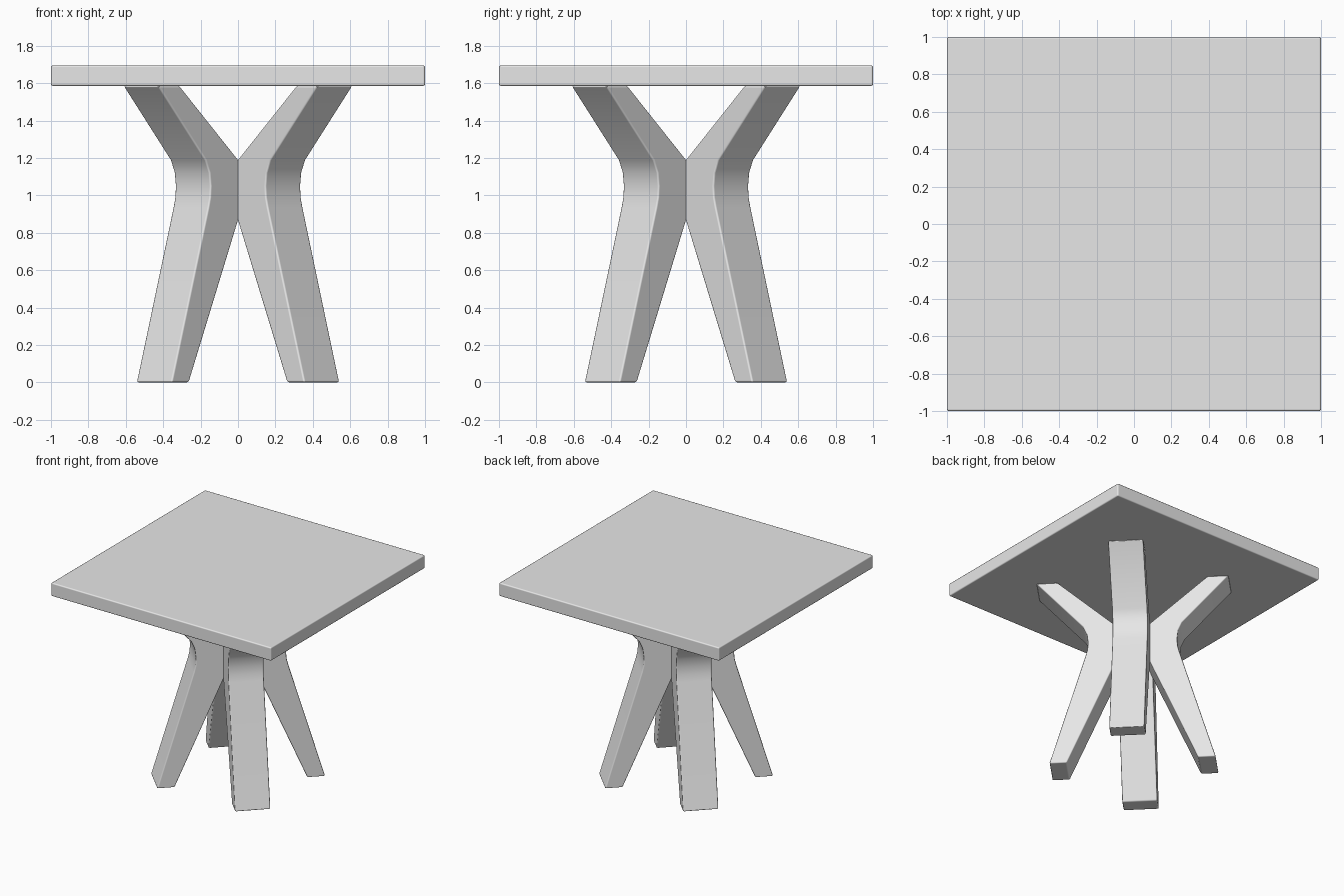
import bpy, bmesh, math
from mathutils import Vector

cube = bpy.data.objects.get("Cube")
if cube:
    bpy.data.objects.remove(cube, do_unlink=True)

grey = bpy.data.materials.new("light_grey")
grey.use_nodes = True
grey.diffuse_color = (0.8, 0.8, 0.8, 1)
grey.node_tree.nodes["Principled BSDF"].inputs["Base Color"].default_value = (0.8, 0.8, 0.8, 1)


def finish(name, bm, bevel):
    """Turn a bmesh into a smooth object with softened edges."""
    bmesh.ops.recalc_face_normals(bm, faces=bm.faces)
    for face in bm.faces:
        face.smooth = True
    mesh = bpy.data.meshes.new(name)
    bm.to_mesh(mesh)
    bm.free()
    mesh.materials.append(grey)
    obj = bpy.data.objects.new(name, mesh)
    bpy.context.collection.objects.link(obj)
    mod = obj.modifiers.new("soft_edges", 'BEVEL')
    mod.width = bevel
    mod.segments = 2
    mod.limit_method = 'ANGLE'
    mod.angle_limit = math.radians(40)
    mod.harden_normals = True
    return obj


# Square table top
TOP, UNDER = 1.695, 1.585
bm = bmesh.new()
bmesh.ops.create_cube(bm, size=1)
bmesh.ops.scale(bm, vec=(2, 2, TOP - UNDER), verts=bm.verts)
bmesh.ops.translate(bm, vec=(0, 0, (TOP + UNDER) / 2), verts=bm.verts)
finish("table_top", bm, 0.01)

# Bent leg: inner and outer edges as (distance from axis, height)
inner = [(0.502, 0), (0.134, 0.855), (0.03, 1.1), (0.134, 1.195), (0.572, UNDER)]
outer = [(0.636, 0), (0.358, 0.936), (0.345, 0.99), (0.341, 1.05),
         (0.349, 1.12), (0.378, 1.187), (0.736, UNDER)]
HALF_WIDTH = 0.134


def leg(name, angle):
    radial = Vector((math.cos(angle), math.sin(angle), 0))
    side = Vector((-radial.y, radial.x, 0)) * HALF_WIDTH
    bm = bmesh.new()
    outline = [bm.verts.new(radial * r + Vector((0, 0, z)) - side)
               for r, z in inner + outer[::-1]]
    face = bm.faces.new(outline)
    moved = bmesh.ops.extrude_face_region(bm, geom=[face], use_keep_orig=True)
    bmesh.ops.translate(bm, vec=side * 2,
                        verts=[v for v in moved["geom"] if isinstance(v, bmesh.types.BMVert)])
    finish(name, bm, 0.01)


for i, name in enumerate(("back_left_leg", "back_right_leg", "front_right_leg", "front_left_leg")):
    leg(name, math.radians(45 + 90 * i))
